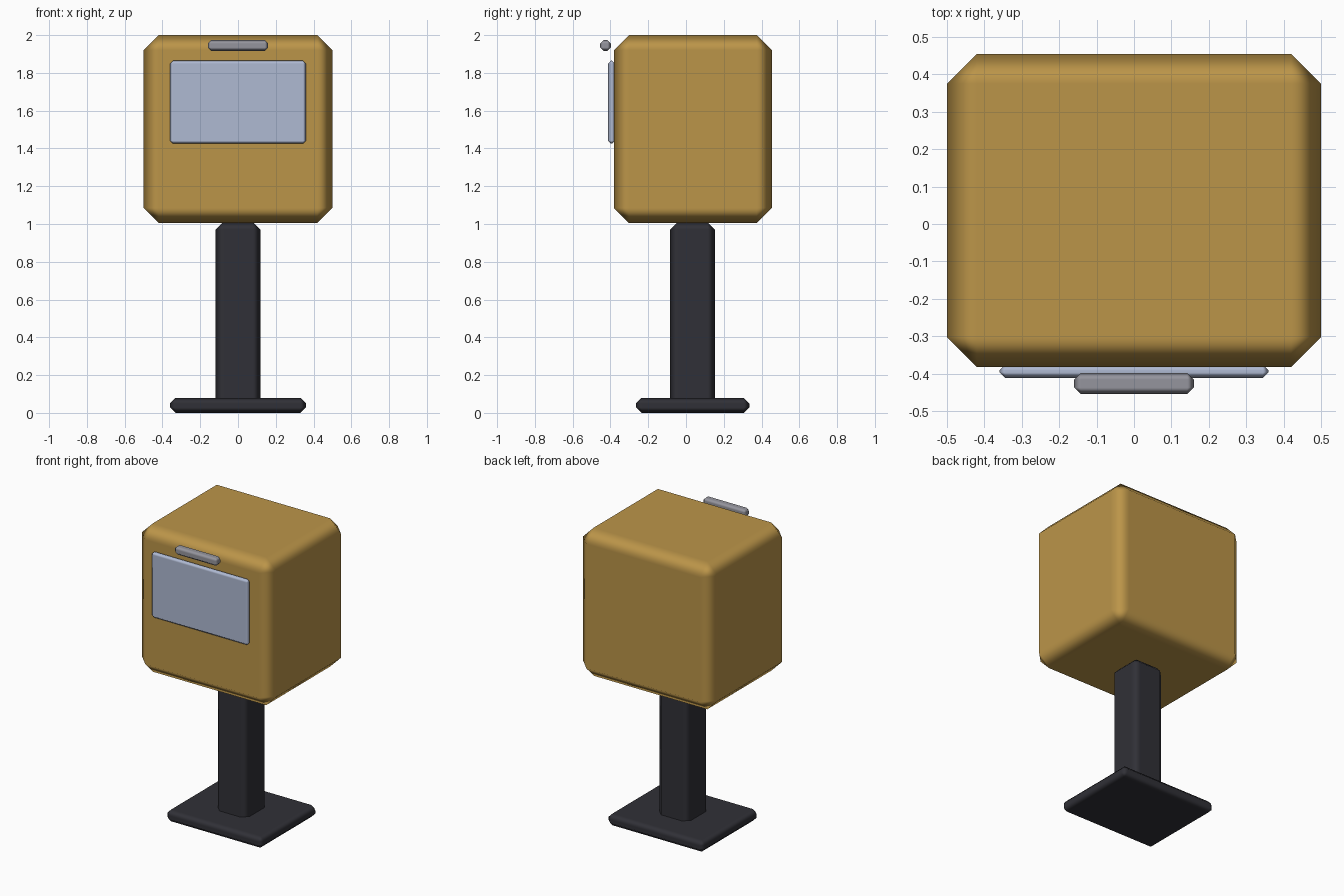
import bpy

# Remove the default cube
default = bpy.data.objects.get("Cube")
if default:
    bpy.data.objects.remove(default, do_unlink=True)


def material(name, rgb):
    mat = bpy.data.materials.new(name)
    mat.use_nodes = True
    mat.diffuse_color = (*rgb, 1)
    mat.node_tree.nodes["Principled BSDF"].inputs["Base Color"].default_value = (*rgb, 1)
    return mat


def chamfered_box(name, low, high, bevel, mat):
    """Box between two corners, with a single-step chamfer and smooth rims."""
    centre = [(a + b) / 2 for a, b in zip(low, high)]
    bpy.ops.mesh.primitive_cube_add(size=1, location=centre)
    obj = bpy.context.object
    obj.name = name
    obj.scale = [b - a for a, b in zip(low, high)]
    bpy.ops.object.transform_apply(location=False, rotation=False, scale=True)
    bpy.ops.object.shade_smooth()
    mod = obj.modifiers.new("Chamfer", "BEVEL")
    mod.width = bevel
    mod.segments = 1
    mod.limit_method = "NONE"
    mod.harden_normals = True
    obj.data.materials.append(mat)
    return obj


ochre = material("ochre_paint", (0.50, 0.30, 0.066))
dark = material("dark_metal", (0.03, 0.03, 0.038))
pale_blue = material("pale_blue_panel", (0.43, 0.49, 0.65))
grey = material("grey_metal", (0.30, 0.30, 0.34))

# Stand
chamfered_box("base_plate", (-0.36, -0.265, 0), (0.36, 0.335, 0.08), 0.03, dark)
chamfered_box("post", (-0.118, -0.085, 0.02), (0.118, 0.153, 1.01), 0.04, dark)

# Box with its front panel and handle
chamfered_box("box_body", (-0.5, -0.382, 1.005), (0.5, 0.455, 2.0), 0.08, ochre)
chamfered_box("front_panel", (-0.36, -0.412, 1.425), (0.36, -0.376, 1.865), 0.016, pale_blue)
chamfered_box("handle", (-0.16, -0.455, 1.917), (0.16, -0.398, 1.973), 0.018, grey)
